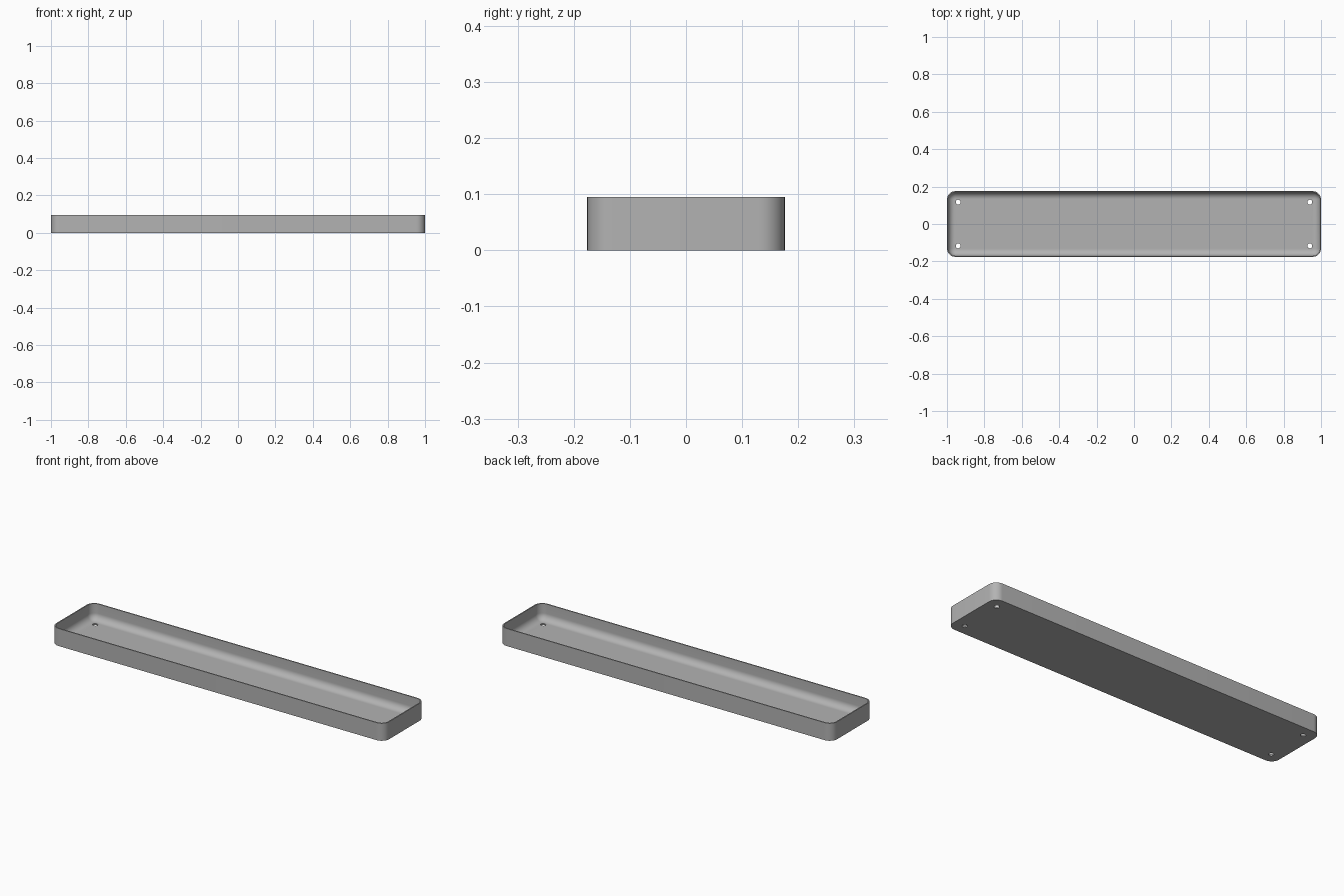
import bpy, bmesh, math

cube = bpy.data.objects.get("Cube")
if cube:
    bpy.data.objects.remove(cube, do_unlink=True)

HALF_X, HALF_Y, HEIGHT = 1.0, 0.176, 0.095
CORNER, WALL, FLOOR, FILLET = 0.045, 0.006, 0.008, 0.036
STEPS = 10

grey = bpy.data.materials.new("plain grey")
grey.use_nodes = True
colour = (0.45, 0.45, 0.45, 1)
grey.diffuse_color = colour
grey.node_tree.nodes["Principled BSDF"].inputs["Base Color"].default_value = colour


def ring(bm, inset, z):
    """Rounded rectangle of vertices, inset from the outer outline."""
    radius = CORNER - inset
    verts = []
    for i, (sx, sy) in enumerate([(1, 1), (-1, 1), (-1, -1), (1, -1)]):
        for k in range(STEPS + 1):
            a = math.pi / 2 * (i + k / STEPS)
            verts.append(bm.verts.new((sx * (HALF_X - CORNER) + radius * math.cos(a),
                                       sy * (HALF_Y - CORNER) + radius * math.sin(a), z)))
    return verts


# Tray section: outer wall, rim, inner wall, fillet down to the floor
section = [(0, 0), (0, HEIGHT), (WALL, HEIGHT)]
for k in range(STEPS + 1):
    a = math.pi / 2 * k / STEPS
    section.append((WALL + FILLET * (1 - math.cos(a)), FLOOR + FILLET * (1 - math.sin(a))))

bm = bmesh.new()
rings = [ring(bm, inset, z) for inset, z in section]
for lower, upper in zip(rings, rings[1:]):
    for i in range(len(lower)):
        j = (i + 1) % len(lower)
        bm.faces.new((lower[i], lower[j], upper[j], upper[i]))
bm.faces.new(rings[0][::-1])
bm.faces.new(rings[-1])
bmesh.ops.recalc_face_normals(bm, faces=bm.faces)
mesh = bpy.data.meshes.new("tray")
bm.to_mesh(mesh)
bm.free()
tray = bpy.data.objects.new("tray", mesh)
bpy.context.collection.objects.link(tray)
mesh.materials.append(grey)

# Four screw holes through the floor
cutters = []
for x in (-0.94, 0.94):
    for y in (-0.117, 0.117):
        bpy.ops.mesh.primitive_cylinder_add(vertices=24, radius=0.013, depth=0.06, location=(x, y, 0))
        cutter = bpy.context.object
        cutter.name = "hole_cutter"
        cutter.hide_render = True
        cutter.data.materials.append(grey)
        cutters.append(cutter)
        cut = tray.modifiers.new("screw hole", "BOOLEAN")
        cut.operation = "DIFFERENCE"
        cut.solver = "EXACT"
        cut.object = cutter

bpy.ops.object.select_all(action="DESELECT")
tray.select_set(True)
bpy.context.view_layer.objects.active = tray
for cut in list(tray.modifiers):
    bpy.ops.object.modifier_apply(modifier=cut.name)
for cutter in cutters:
    bpy.data.objects.remove(cutter, do_unlink=True)
bpy.ops.object.shade_smooth_by_angle(angle=math.radians(30))
